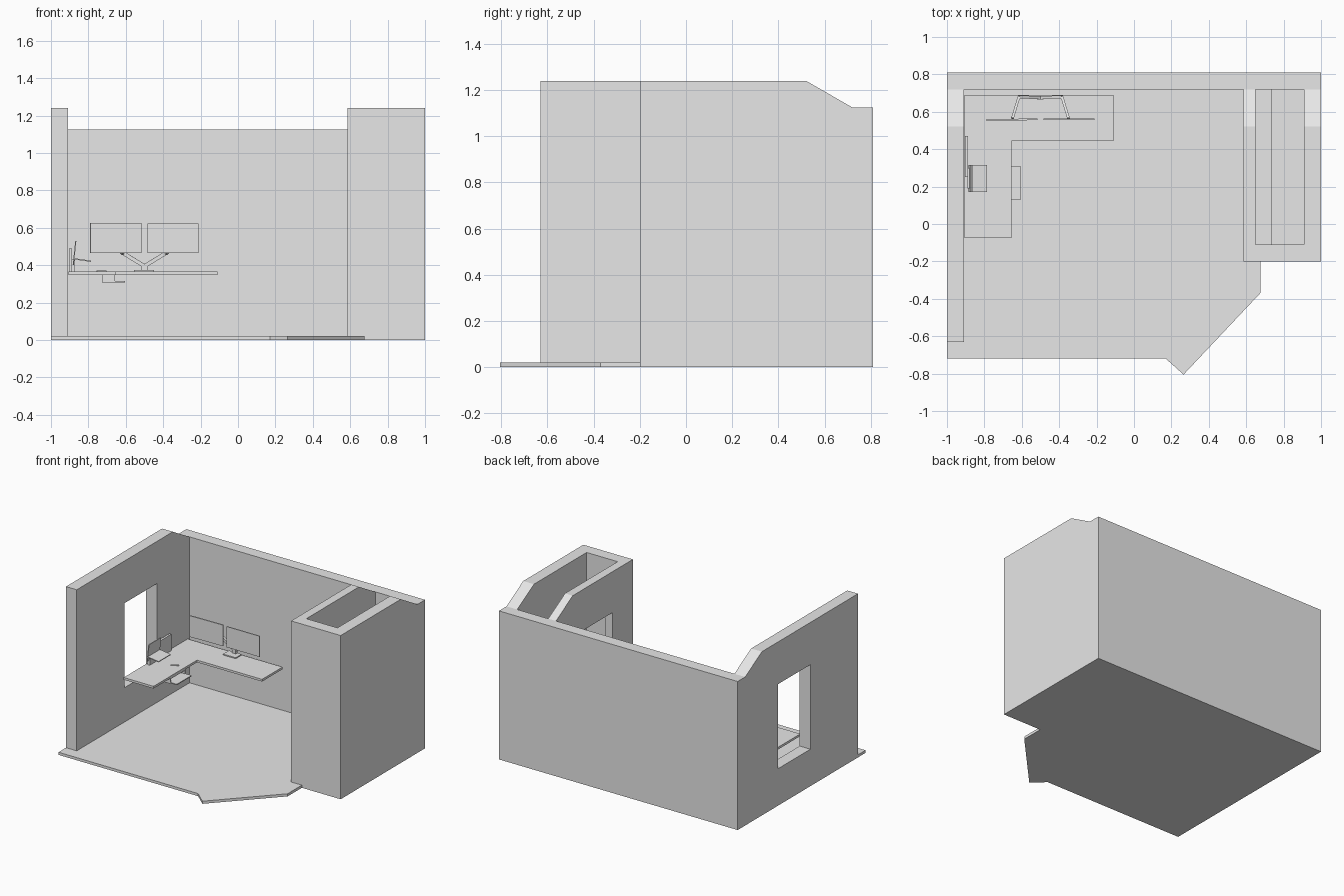
import bpy, bmesh, math
from mathutils import Vector, Matrix

if "Cube" in bpy.data.objects:
    bpy.data.objects.remove(bpy.data.objects["Cube"], do_unlink=True)

grey = bpy.data.materials.new("light_grey")
grey.use_nodes = True
grey.diffuse_color = (0.8, 0.8, 0.8, 1)
grey.node_tree.nodes["Principled BSDF"].inputs["Base Color"].default_value = (0.8, 0.8, 0.8, 1)


def finish(name, bm):
    bmesh.ops.recalc_face_normals(bm, faces=bm.faces)
    mesh = bpy.data.meshes.new(name)
    bm.to_mesh(mesh)
    bm.free()
    mesh.materials.append(grey)
    ob = bpy.data.objects.new(name, mesh)
    bpy.context.scene.collection.objects.link(ob)
    return ob


def prism(name, outline, axis, lo, hi):
    """Extrude a 2D outline along x (outline in y, z) or along z (outline in x, y)."""
    bm = bmesh.new()
    put = (lambda a, b, t: (t, a, b)) if axis == "x" else (lambda a, b, t: (a, b, t))
    face = bm.faces.new([bm.verts.new(put(a, b, lo)) for a, b in outline])
    out = bmesh.ops.extrude_face_region(bm, geom=[face])
    verts = [v for v in out["geom"] if isinstance(v, bmesh.types.BMVert)]
    bmesh.ops.translate(bm, verts=verts, vec=Vector(put(0, 0, hi - lo)))
    return finish(name, bm)


def box(name, x, y, z, turn=0, axis="Z"):
    """Box from ranges, optionally turned about its own centre."""
    size = [r[1] - r[0] for r in (x, y, z)]
    centre = [sum(r) / 2 for r in (x, y, z)]
    bm = bmesh.new()
    bmesh.ops.create_cube(bm, size=1, matrix=Matrix.Translation(centre)
                          @ Matrix.Rotation(math.radians(turn), 4, axis)
                          @ Matrix.Diagonal((*size, 1)))
    return finish(name, bm)


def bar(name, a, b, width, depth):
    """Straight rectangular bar between two points."""
    a, b = Vector(a), Vector(b)
    bm = bmesh.new()
    bmesh.ops.create_cube(bm, size=1, matrix=Matrix.Translation((a + b) / 2)
                          @ (b - a).to_track_quat("Z", "Y").to_matrix().to_4x4()
                          @ Matrix.Diagonal((width, depth, (b - a).length, 1)))
    return finish(name, bm)


def cut(ob, x, y, z):
    cutter = box("cutter", x, y, z)
    cutter.hide_render = True
    mod = ob.modifiers.new("opening", "BOOLEAN")
    mod.operation, mod.solver, mod.object = "DIFFERENCE", "EXACT", cutter
    bpy.context.view_layer.objects.active = ob
    bpy.ops.object.modifier_apply(modifier=mod.name)
    bpy.data.objects.remove(cutter, do_unlink=True)


FLOOR, LOW, HIGH = 0.02, 1.125, 1.24
BACK = 0.72


def side_profile(front):
    return [(front, FLOOR), (BACK, FLOOR), (BACK, LOW), (0.52, HIGH), (front, HIGH)]


# Room shell
prism("floor", [(-1, -0.72), (0.17, -0.72), (0.265, -0.805), (0.675, -0.37), (0.675, -0.2),
                (1, -0.2), (1, 0.81), (-1, 0.81)], "z", 0, FLOOR)
box("back_wall", (-1, 1), (BACK, 0.81), (FLOOR, LOW))
window_wall = prism("window_wall", side_profile(-0.63), "x", -1, -0.91)
cut(window_wall, (-1.1, -0.8), (-0.06, 0.33), (0.28, 0.92))

# Hollow closet with an opening toward the room
closet = prism("closet_walls", side_profile(-0.2), "x", 0.585, 1)
cut(closet, (0.65, 0.91), (-0.11, 0.9), (-0.1, 1.5))
cut(closet, (0.5, 0.7), (0.043, 0.43), (0.28, 0.93))
box("closet_ledge", (0.65, 0.735), (-0.11, BACK), (FLOOR, 0.1))

# Corner desk with an open drawer below
DESK = 0.365
prism("desk_top", [(-0.905, -0.075), (-0.655, -0.075), (-0.655, 0.445), (-0.11, 0.445),
                   (-0.11, 0.69), (-0.905, 0.69)], "z", 0.348, DESK)
drawer = box("drawer_case", (-0.725, -0.657), (0.13, 0.31), (0.305, 0.348))
cut(drawer, (-0.715, -0.6), (0.138, 0.302), (0.313, 0.34))
box("drawer_tray", (-0.72, -0.605), (0.132, 0.308), (0.308, 0.315))

# Two monitors on a shared stand
box("left_monitor", (-0.79, -0.515), (0.553, 0.562), (0.465, 0.625), 1.2)
box("right_monitor", (-0.485, -0.21), (0.557, 0.564), (0.465, 0.622))
box("stand_base", (-0.555, -0.45), (0.615, 0.685), (DESK, 0.373))
box("stand_post", (-0.518, -0.485), (0.665, 0.685), (0.373, 0.405))
for side, name in ((-1, "left"), (1, "right")):
    elbow = (-0.5 + side * 0.115, 0.68, 0.465)
    bar(name + "_stand_arm", (-0.5, 0.675, 0.395), elbow, 0.016, 0.02)
    bar(name + "_stand_reach", elbow, (-0.5 + side * 0.15, 0.565, 0.5), 0.014, 0.02)

# Laptop raised on a small holder beside the window
box("laptop_base", (-0.88, -0.785), (0.17, 0.315), (0.424, 0.431), 8, "Y")
box("laptop_screen", (-0.877, -0.871), (0.17, 0.315), (0.4, 0.53), 6, "Y")
box("laptop_holder", (-0.89, -0.872), (0.19, 0.3), (DESK, 0.43))
box("upright_panel", (-0.903, -0.887), (0.25, 0.47), (DESK, 0.49))

# Pen on the desk
bar("pen", (-0.755, 0.27, 0.368), (-0.705, 0.3, 0.368), 0.006, 0.006)
